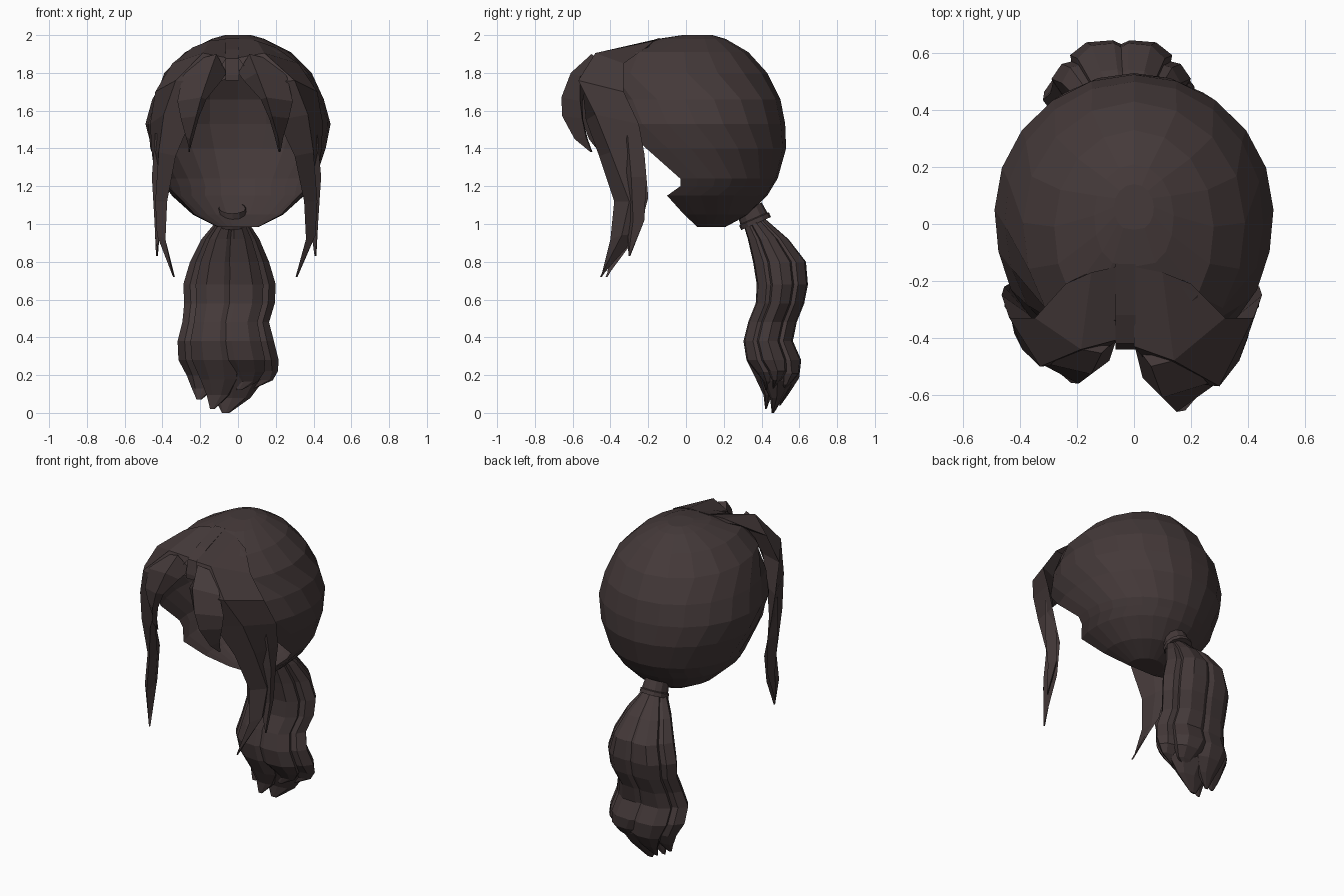
import bpy, bmesh, math
from mathutils import Vector

cube = bpy.data.objects.get("Cube")
if cube:
    bpy.data.objects.remove(cube, do_unlink=True)

hair = bpy.data.materials.new("dark brown hair")
hair.use_nodes = True
hair.diffuse_color = (0.058, 0.041, 0.041, 1)
hair.node_tree.nodes["Principled BSDF"].inputs["Base Color"].default_value = hair.diffuse_color
hair.node_tree.nodes["Principled BSDF"].inputs["Roughness"].default_value = 0.9


def loft(name, rings, closed=True, cap_start=True, cap_end=True):
    """Skin a list of equal-length point rings into one flat-shaded object."""
    bm = bmesh.new()
    rows = [[bm.verts.new(p) for p in ring] for ring in rings]
    n = len(rows[0])
    for a, b in zip(rows, rows[1:]):
        for i in range(n if closed else n - 1):
            j = (i + 1) % n
            bm.faces.new((a[i], a[j], b[j], b[i]))
    if cap_start:
        bm.faces.new(rows[0])
    if cap_end:
        bm.faces.new(rows[-1])
    bmesh.ops.remove_doubles(bm, verts=bm.verts, dist=0.0005)
    bmesh.ops.recalc_face_normals(bm, faces=bm.faces)
    mesh = bpy.data.meshes.new(name)
    bm.to_mesh(mesh)
    bm.free()
    mesh.materials.append(hair)
    obj = bpy.data.objects.new(name, mesh)
    bpy.context.collection.objects.link(obj)


# Scalp shell: height, half width, back, front, where the face opening cuts it
scalp_rows = [
    (2.0, .07, .14, -.02, -1), (1.98, .14, .21, -.15, -1), (1.91, .28, .33, -.35, -1),
    (1.8, .39, .43, -.42, -1), (1.66, .455, .5, -.44, -.38), (1.53, .49, .525, -.44, -.34),
    (1.4, .465, .53, -.4, -.21), (1.24, .41, .485, -.32, -.03), (1.2, .385, .46, -.3, -.03),
    (1.15, .35, .43, -.28, -.1), (1.05, .24, .33, -.15, -.01), (.985, .11, .21, 0, .06)]
COLS = 16
rings = []
for z, rx, back, front, cut in scalp_rows:
    yc, ry = (back + front) / 2, (back - front) / 2
    pm = math.acos(max(-1, (cut - yc) / ry))
    ring = []
    for i in range(COLS + 1):
        a = pm * (2 * i / COLS - 1)
        s = math.sin(a)
        # the front half is squarer than the back, for the temples
        power = .65 if math.cos(a) < 0 else 1
        ring.append((math.copysign(rx * abs(s) ** power, s) if abs(s) > .001 else 0,
                     yc + ry * math.cos(a), z))
    rings.append(ring)
loft("scalp", rings, closed=False)


def lock(name, sections, tip, left=True):
    """Lens-shaped strand from inner edge, crest and outer edge points."""
    def place(p):
        x, y, z = p
        if left:
            return Vector((x, y, z))
        if y < -.36:
            y = -.36 + (y + .36) * .67
        return Vector((-.9 * x - .06, y, z))
    rings = []
    for s in sections:
        a, m, b = map(place, s)
        under = m.lerp((a + b) / 2, 1.2) + Vector((0, .015, -.01))
        rings.append([a, m, b, under])
    end = place(tip)
    rings.append([end + Vector((dx, dy, 0)) for dx, dy in
                  ((-.005, 0), (0, -.005), (.005, 0), (0, .005))])
    loft(name, rings)


# Front locks, both sides of the parting
for left in (True, False):
    side = "left" if left else "right"
    lock(side + "_long_lock", [
        ((0, -.15, 1.98), (.1, -.17, 1.97), (.2, -.21, 1.935)),
        ((0, -.43, 1.88), (.14, -.48, 1.905), (.32, -.33, 1.85)),
        ((.1, -.55, 1.74), (.3, -.57, 1.76), (.42, -.33, 1.7)),
        ((.21, -.53, 1.55), (.37, -.48, 1.58), (.45, -.25, 1.53)),
        ((.3, -.46, 1.36), (.4, -.4, 1.38), (.44, -.22, 1.37)),
        ((.35, -.38, 1.12), (.42, -.3, 1.12), (.4, -.2, 1.14)),
        ((.36, -.4, .92), (.41, -.34, .94), (.38, -.25, .95))],
        (.31, -.45, .72), left)
    lock(side + "_short_lock", [
        ((0, -.42, 1.8), (.06, -.5, 1.9), (.18, -.47, 1.87)),
        ((.03, -.54, 1.76), (.1, -.61, 1.8), (.26, -.56, 1.78)),
        ((.12, -.6, 1.66), (.15, -.66, 1.67), (.29, -.56, 1.65)),
        ((.165, -.6, 1.56), (.18, -.655, 1.57), (.27, -.55, 1.56)),
        ((.195, -.56, 1.46), (.215, -.59, 1.45), (.24, -.53, 1.46))],
        (.22, -.5, 1.38), left)
    lock(side + "_side_wisp", [
        ((.41, -.32, 1.48), (.42, -.31, 1.48), (.42, -.28, 1.48)),
        ((.39, -.32, 1.25), (.44, -.29, 1.25), (.42, -.21, 1.25)),
        ((.38, -.31, 1.02), (.425, -.28, 1.02), (.41, -.22, 1.02))],
        (.41, -.3, .83), left)

# Parting strip between the front locks
loft("parting", [[(-.065, y, z), (.005, y, z), (.005, y, z - .03), (-.065, y, z - .03)]
                 for y, z in ((-.14, 1.985), (-.32, 1.925), (-.42, 1.875), (-.44, 1.79))])

# Hair tie: an open tilted sleeve with a raised rim
axis = Vector((0, .4, -.92)).normalized()
across = Vector((0, .92, .4)).normalized()
base = Vector((-.03, .335, 1.085))
rings = []
for t, r in ((0, .072), (.06, .078), (.065, .086), (.09, .086), (.09, .06)):
    rings.append([base + axis * t + r * (Vector((1, 0, 0)) * math.cos(a) + across * math.sin(a))
                  for a in (math.tau * i / 12 for i in range(12))])
loft("hair_tie", rings, cap_start=False)

# Ponytail envelope: height, x range, y range, fullness of each strand
tail_rows = [
    (1.03, -.1, .04, .29, .42, 1), (.92, -.19, .11, .32, .55, 1), (.8, -.25, .16, .345, .645, 1),
    (.68, -.285, .195, .365, .655, 1), (.58, -.28, .19, .36, .635, 1), (.48, -.29, .16, .32, .595, 1),
    (.38, -.315, .185, .295, .575, 1), (.28, -.31, .21, .31, .62, 1), (.17, -.27, .21, .36, .61, .85),
    (.08, -.25, .19, .4, .56, .55), (0, -.23, .1, .41, .51, .15)]
FREE = .28  # below this height the strands part and end at their own tips


def strand(name, angle, spread, end, size):
    rings = []
    for z, x0, x1, y0, y1, full in tail_rows:
        rx, ry = (x1 - x0) / 2, (y1 - y0) / 2
        off = spread * (1 + .8 * (1 - full))
        cx = (x0 + x1) / 2 + off * rx * math.cos(angle)
        cy = (y0 + y1) / 2 + off * ry * math.sin(angle)
        height = max(z, end + z * (FREE - end) / FREE) if z < FREE else z
        rings.append([(cx + size * full * rx * math.cos(angle + math.tau * i / 8),
                       cy + size * full * ry * math.sin(angle + math.tau * i / 8), height)
                      for i in range(8)])
    loft(name, rings)


strand("ponytail_core", 0, 0, 0, .8)
tips = (.13, .1, .04, .07, .02, .12)
for k, end in enumerate(tips):
    strand("ponytail_strand_%d" % (k + 1), math.tau * k / len(tips), .51, end, .51)
